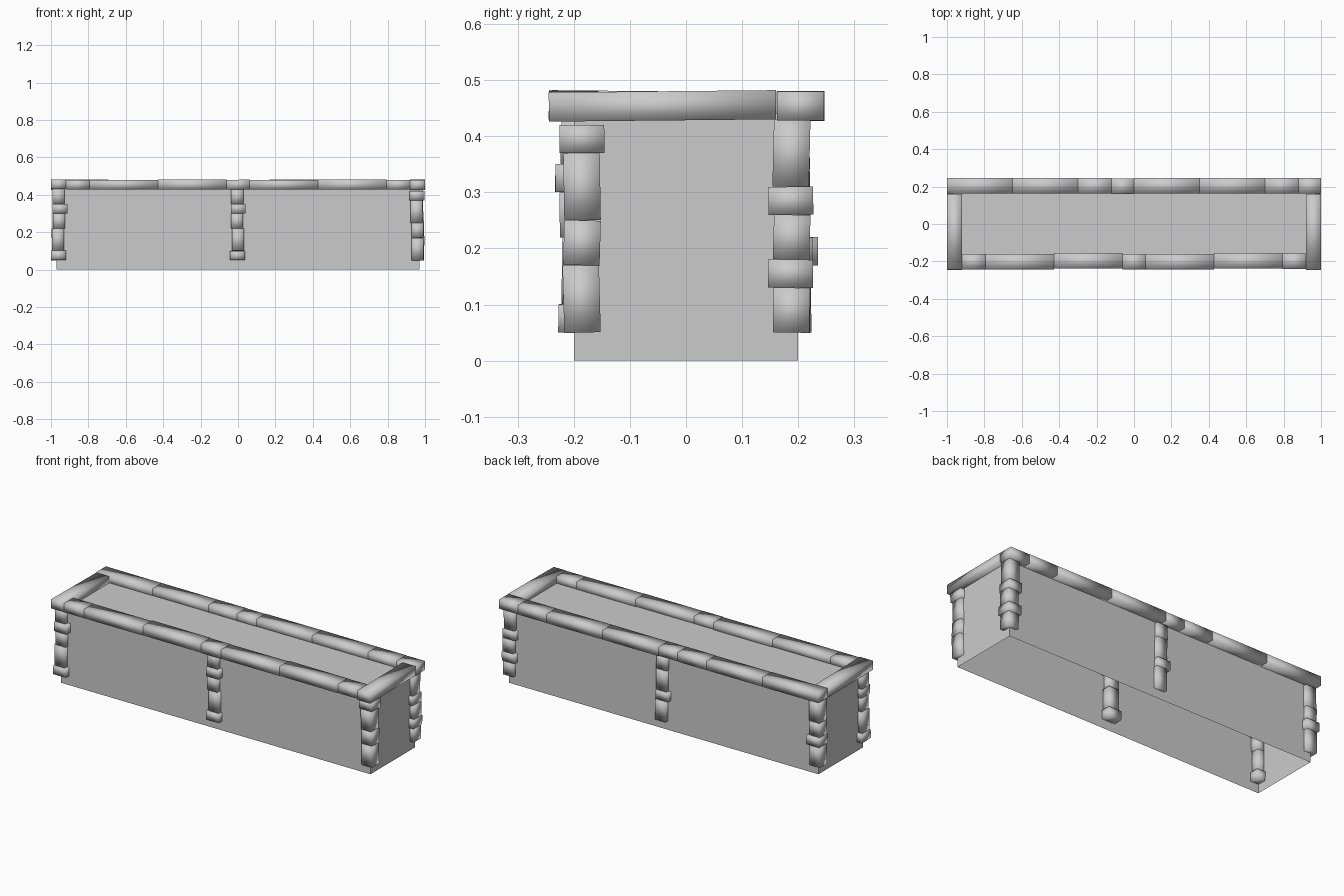
import bpy, bmesh, random
from mathutils import Matrix, Vector

random.seed(4)
if "Cube" in bpy.data.objects:
    bpy.data.objects.remove(bpy.data.objects["Cube"], do_unlink=True)

grey = (0.6, 0.6, 0.6, 1)
stone = bpy.data.materials.new("stone_grey")
stone.use_nodes = True
stone.diffuse_color = grey
stone.node_tree.nodes["Principled BSDF"].inputs["Base Color"].default_value = grey


def block(name, centre, size, tilt=0, axis="X", is_body=False):
    """Softly shaded stone, or the flat hollow body with an open underside."""
    bm = bmesh.new()
    bmesh.ops.create_cube(bm, size=1)
    if is_body:
        underside = [f for f in bm.faces if f.normal.z < -0.5]
        bmesh.ops.delete(bm, geom=underside, context="FACES")
    turn = Matrix.Rotation(tilt, 4, axis)
    bm.transform(turn @ Matrix.Diagonal(Vector(size)).to_4x4())
    for face in bm.faces:
        face.smooth = not is_body
    mesh = bpy.data.meshes.new(name)
    bm.to_mesh(mesh)
    bm.free()
    mesh.materials.append(stone)
    ob = bpy.data.objects.new(name, mesh)
    ob.location = centre
    bpy.context.collection.objects.link(ob)


def jitter(amount):
    return random.uniform(-amount, amount)


# Hollow body
wall_x, wall_y, wall_top = 0.97, 0.2, 0.44
block("wall_body", (0, 0, wall_top / 2), (2 * wall_x, 2 * wall_y, wall_top), is_body=True)

# Coping stones along the long sides, fitted between the two ends
coping_z, coping_width, coping_height = 0.454, 0.083, 0.052
coping_lengths = {"short": 0.12, "medium": 0.18, "long": 0.35}


def coping_row(name, pattern, reach, y):
    lengths = [coping_lengths[word] for word in pattern.split()]
    fit = 2 * reach / sum(lengths)
    start = -reach
    for number, length in enumerate(lengths, 1):
        length *= fit
        block(f"{name}_{number}", (start + length / 2, y + jitter(0.003), coping_z),
              (length, coping_width, coping_height + jitter(0.002)), jitter(0.004), "Y")
        start += length


coping_row("front_coping", "short long long short long long short", 0.92, -0.2)
coping_row("back_coping", "long long medium short long long medium short", 1, 0.203)

# Coping across the short ends, meeting the back row
for side, name in ((-1, "right"), (1, "left")):
    block(f"{name}_end_coping", (side * 0.96, -0.042, coping_z),
          (0.08, 0.405, coping_height), side * 0.01)

# Stacked stones under the coping; short courses are the wide ones
course_heights = {"short": 0.05, "medium": 0.08, "tall": 0.12}


def pillar(name, side, face, pattern):
    low = 0.05
    for number, word in enumerate(pattern.split(), 1):
        height = course_heights[word]
        width = 0.08 if word == "short" else 0.065
        x = side * 0.957 + jitter(0.006)
        y = face * 0.19 + jitter(0.005)
        block(f"{name}_{number}", (x, y, low + height / 2),
              (width, width, height), jitter(0.03))
        low += height


pillar("front_right_stone", -1, -1, "short tall medium short medium")
pillar("front_middle_stone", 0, -1, "short tall medium short medium")
pillar("front_left_stone", 1, -1, "tall medium tall short")
pillar("back_left_stone", 1, 1, "medium short medium short tall")
pillar("back_middle_stone", 0, 1, "tall short tall medium")
pillar("back_right_stone", -1, 1, "tall short medium tall")
